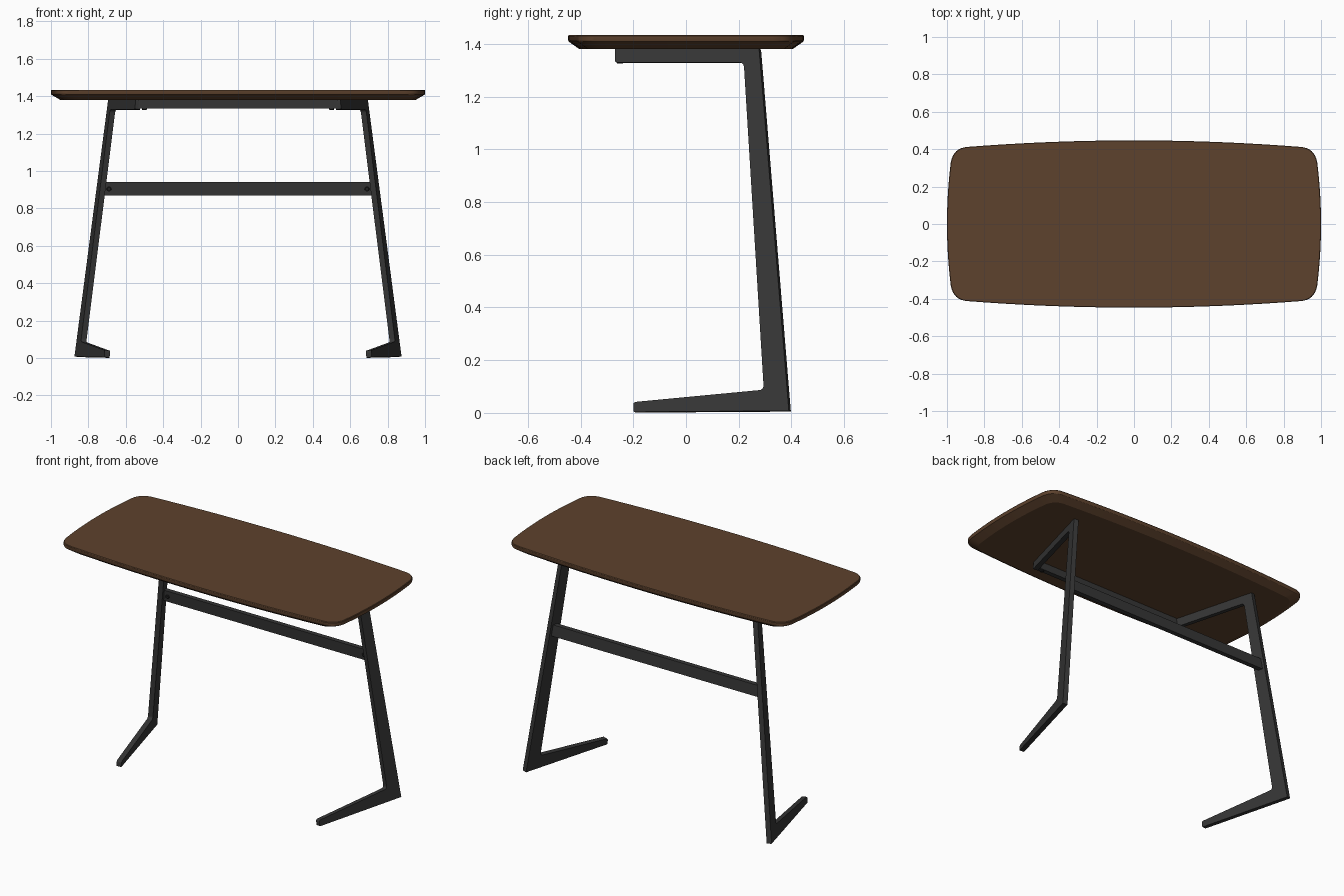
import bpy, bmesh, math
from mathutils import Vector

if "Cube" in bpy.data.objects:
    bpy.data.objects.remove(bpy.data.objects["Cube"])


def material(name, rgb):
    m = bpy.data.materials.new(name)
    m.diffuse_color = (*rgb, 1)
    m.use_nodes = True
    m.node_tree.nodes["Principled BSDF"].inputs["Base Color"].default_value = m.diffuse_color
    return m


WOOD = material("walnut wood", (0.11, 0.054, 0.026))
METAL = material("dark metal", (0.037, 0.037, 0.037))
BOLT = material("black bolt", (0.015, 0.015, 0.015))


def loft(name, loops, mat, mirror=False):
    """Skin a stack of equal-length loops and cap both ends."""
    bm = bmesh.new()
    rings = [[bm.verts.new(p) for p in loop] for loop in loops]
    n = len(rings[0])
    for a, b in zip(rings, rings[1:]):
        for i in range(n):
            j = (i + 1) % n
            bm.faces.new((a[i], a[j], b[j], b[i]))
    bm.faces.new(rings[0])
    bm.faces.new(rings[-1])
    bmesh.ops.recalc_face_normals(bm, faces=bm.faces)
    me = bpy.data.meshes.new(name)
    bm.to_mesh(me)
    bm.free()
    me.materials.append(mat)
    ob = bpy.data.objects.new(name, me)
    bpy.context.collection.objects.link(ob)
    if mirror:
        ob.modifiers.new("mirror", "MIRROR").use_mirror_merge = False
    bpy.context.view_layer.objects.active = ob
    bpy.ops.object.select_all(action='DESELECT')
    ob.select_set(True)
    bpy.ops.object.shade_smooth_by_angle(angle=math.radians(25))
    return ob


def rounded(points, steps=5):
    """Polygon of (u, v, radius) with rounded corners."""
    out = []
    for i, (u, v, r) in enumerate(points):
        p = Vector((u, v))
        if r == 0:
            out.append(p)
            continue
        a = p + (Vector(points[i - 1][:2]) - p).normalized() * r
        b = p + (Vector(points[(i + 1) % len(points)][:2]) - p).normalized() * r
        for k in range(steps + 1):
            t = k / steps
            out.append(a * (1 - t) ** 2 + p * 2 * t * (1 - t) + b * t * t)
    return out


# Table top: bowed edges, rounded corners, undercut rim
def long_y(x):
    return 0.447 - 0.044 * x * x


def short_x(y):
    return 1 - 0.03 * (y / 0.4) ** 2


quarter = [Vector((short_x(0.33 * k / 8), 0.33 * k / 8)) for k in range(9)]
a, b, c = quarter[-1], Vector((0.966, 0.407)), Vector((0.89, long_y(0.89)))
quarter += [a * (1 - t) ** 2 + b * 2 * t * (1 - t) + c * t * t
            for t in (k / 8 for k in range(1, 9))]
quarter += [Vector((x, long_y(x))) for x in (0.89 * (1 - k / 12) for k in range(1, 13))]
half = quarter + [Vector((-p.x, p.y)) for p in reversed(quarter[1:-1])]
outline = half + [-p for p in half]
# the half starts at (1, 0) and stops just before (-1, 0), so the negated copy closes it
levels = [(1.38, 0.95, 0.905), (1.408, 0.998, 0.995), (1.413, 1, 1),
          (1.43, 1, 1), (1.434, 0.997, 0.994)]
loft("table_top", [[(p.x * sx, p.y * sy, z) for p in outline] for z, sx, sy in levels], WOOD)

# C-shaped legs: flat plate cut from one profile, leaning in and toed in
profile = rounded([
    (-0.2, 0.004, 0.004), (0.39, 0.008, 0), (0.277, 1.381, 0), (-0.27, 1.381, 0.004),
    (-0.27, 1.33, 0.008), (0.219, 1.33, 0.02), (0.295, 0.088, 0.018), (-0.2, 0.041, 0.012)])
inward = Vector((-1, 0.27, -0.109)).normalized() * 0.03
outer = [Vector((0.77 + 0.27 * p.x - 0.109 * p.y, p.x, p.y)) for p in profile]
loft("legs", [outer, [p + inward for p in outer]], METAL, mirror=True)


# Cross beams, given as a (y, z) section running along x
def beam(name, half_len, section):
    loft(name, [[(s * half_len, y, z) for y, z in section] for s in (-1, 1)], METAL)


beam("upper_beam", 0.545, [(-0.265, 1.333), (-0.235, 1.333), (-0.235, 1.38), (-0.265, 1.38)])
beam("lower_beam", 0.73, [(0.282, 0.87), (0.312, 0.87), (0.306, 0.94), (0.276, 0.94)])


# Bolt heads
def bolt(name, centre, axis, r, h):
    axis = Vector(axis)
    u = axis.orthogonal().normalized()
    v = axis.cross(u)
    ring = [(u * math.cos(k * math.pi / 8) + v * math.sin(k * math.pi / 8)) * r for k in range(16)]
    loft(name, [[Vector(centre) + q * s + axis * d for q in ring]
                for s, d in ((1, 0), (1, h * 0.5), (0.7, h))], BOLT, mirror=True)


bolt("upper_bolts", (0.5, -0.25, 1.334), (0, 0, -1), 0.014, 0.009)
bolt("lower_bolts", (0.69, 0.2795, 0.903), (0, -1, 0), 0.013, 0.006)
